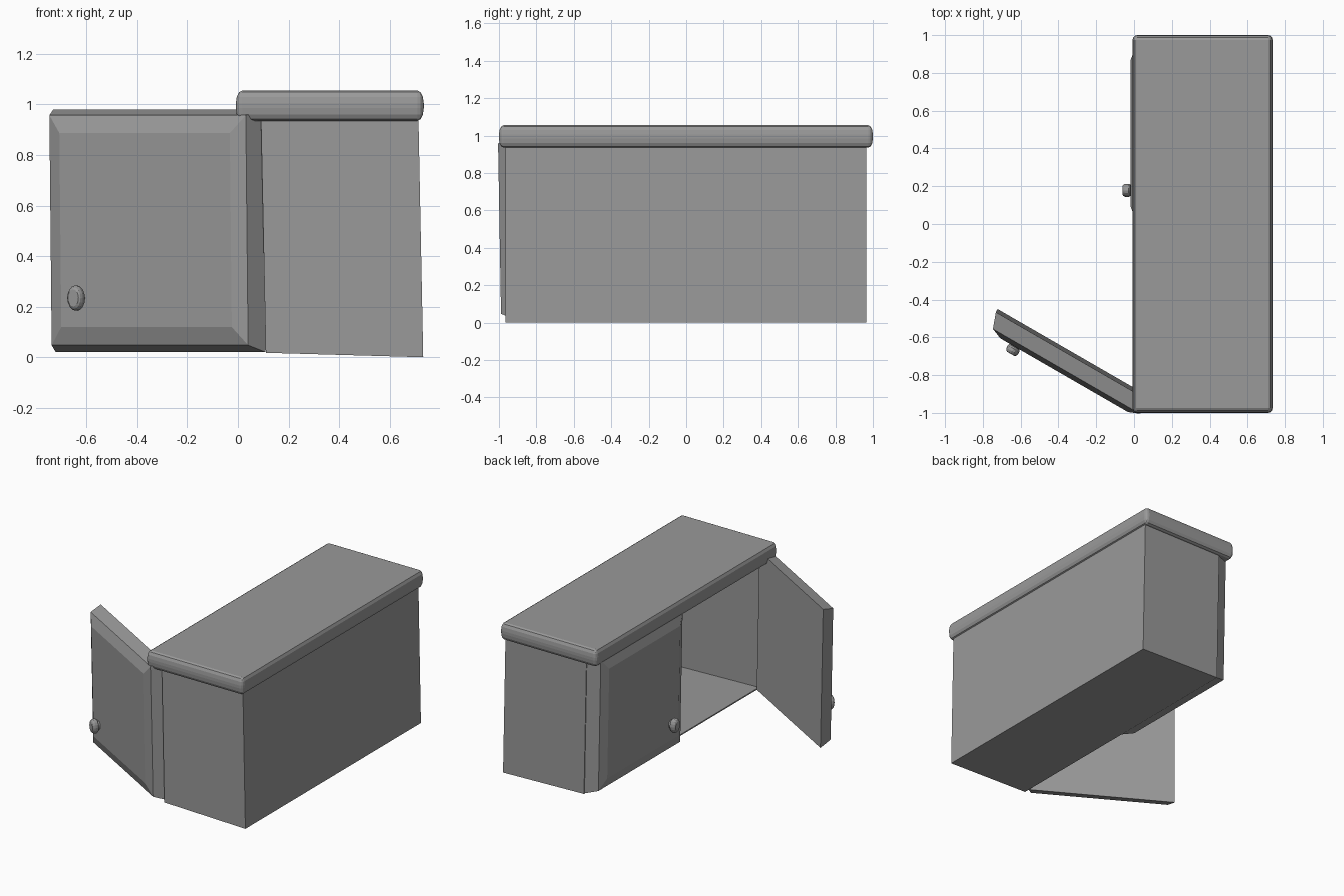
import bpy, bmesh, math
from mathutils import Vector, Matrix

cube = bpy.data.objects.get("Cube")
if cube:
    bpy.data.objects.remove(cube, do_unlink=True)

grey = bpy.data.materials.new("plain grey")
grey.use_nodes = True
COLOUR = (0.32, 0.32, 0.32, 1)
grey.diffuse_color = COLOUR
grey.node_tree.nodes["Principled BSDF"].inputs["Base Color"].default_value = COLOUR

LEAN, RISE = 0.02, 0.028   # slight skew of the carcass and doors


def finish(bm, name):
    bmesh.ops.recalc_face_normals(bm, faces=bm.faces)
    mesh = bpy.data.meshes.new(name)
    bm.to_mesh(mesh)
    bm.free()
    mesh.materials.append(grey)
    obj = bpy.data.objects.new(name, mesh)
    bpy.context.collection.objects.link(obj)
    return obj


def box(low, high):
    bm = bmesh.new()
    low, high = Vector(low), Vector(high)
    bmesh.ops.create_cube(bm, size=1)
    for v in bm.verts:
        v.co = Vector([l + (h - l) * (c + 0.5) for l, h, c in zip(low, high, v.co)])
    return bm


def loft(bm, rings):
    """Skin closed rings of points and cap both ends."""
    rows = [[bm.verts.new(p) for p in ring] for ring in rings]
    for a, b in zip(rows, rows[1:]):
        for i in range(len(a)):
            j = (i + 1) % len(a)
            bm.faces.new((a[i], a[j], b[j], b[i]))
    bm.faces.new(rows[0])
    bm.faces.new(rows[-1])


# Worktop with a rounded rim, bevelled in a flattened space then stretched
bm = box((-0.008, -1, -0.03), (0.735, 1, 0.03))
bmesh.ops.bevel(bm, geom=list(bm.edges), offset=0.025, segments=3,
                profile=0.5, affect='EDGES')
for v in bm.verts:
    v.co.z = 0.995 + v.co.z * 2
finish(bm, "worktop")

# Carcass, open on the door side
bm = box((0.11, -0.965, 0), (0.733, 0.965, 0.97))
front = min(bm.faces, key=lambda f: f.calc_center_median().x)
bmesh.ops.delete(bm, geom=[front], context='FACES')
for v in bm.verts:
    x, z = v.co.x, v.co.z
    v.co.x -= LEAN * z
    v.co.z += RISE * (0.733 - x) * (1 - z)
carcass = finish(bm, "carcass")
wall = carcass.modifiers.new("wall thickness", 'SOLIDIFY')
wall.thickness = 0.012
wall.offset = -1


def door(side, hinge, angle):
    """Raised panel door; angle is the direction from hinge to free edge."""
    along = Vector((math.cos(angle), math.sin(angle), 0))
    out = Vector((along.y, -along.x, 0)) if hinge[1] > 0 else Vector((-along.y, along.x, 0))

    def place(u, depth, z):
        return (Vector((*hinge, 0)) + along * u + out * (depth + LEAN * z)
                + Vector((0, 0, z + RISE * depth)))

    # Panel: back outline, rim, raised field
    bm = bmesh.new()
    rings = []
    for inset, inset_z, depth in ((0, 0, 0), (0.031, 0.025, 0.085), (0.09, 0.096, 0.11)):
        u0, u1, z0, z1 = inset, 0.96 - inset, 0.02 + inset_z, 0.98 - inset_z
        rings.append([place(u, depth, z) for u, z in ((u0, z0), (u1, z0), (u1, z1), (u0, z1))])
    loft(bm, rings)
    finish(bm, side + "_door")

    # Knob: neck and rounded head, narrower than tall
    bm = bmesh.new()
    sides = 16
    profile = ((0.028, 0.105), (0.028, 0.122), (0.043, 0.125),
               (0.05, 0.134), (0.05, 0.15), (0.043, 0.161), (0.034, 0.166))
    rings = []
    for r, depth in profile:
        turn = [2 * math.pi * i / sides for i in range(sides)]
        rings.append([place(0.782 + 0.7 * r * math.cos(t), depth, 0.23 + r * math.sin(t))
                      for t in turn])
    loft(bm, rings)
    finish(bm, side + "_knob")


# Closed door, and the other swung open
door("closed", (0.11, 0.96), math.radians(-90))
door("open", (0.11, -0.93), math.radians(150))
